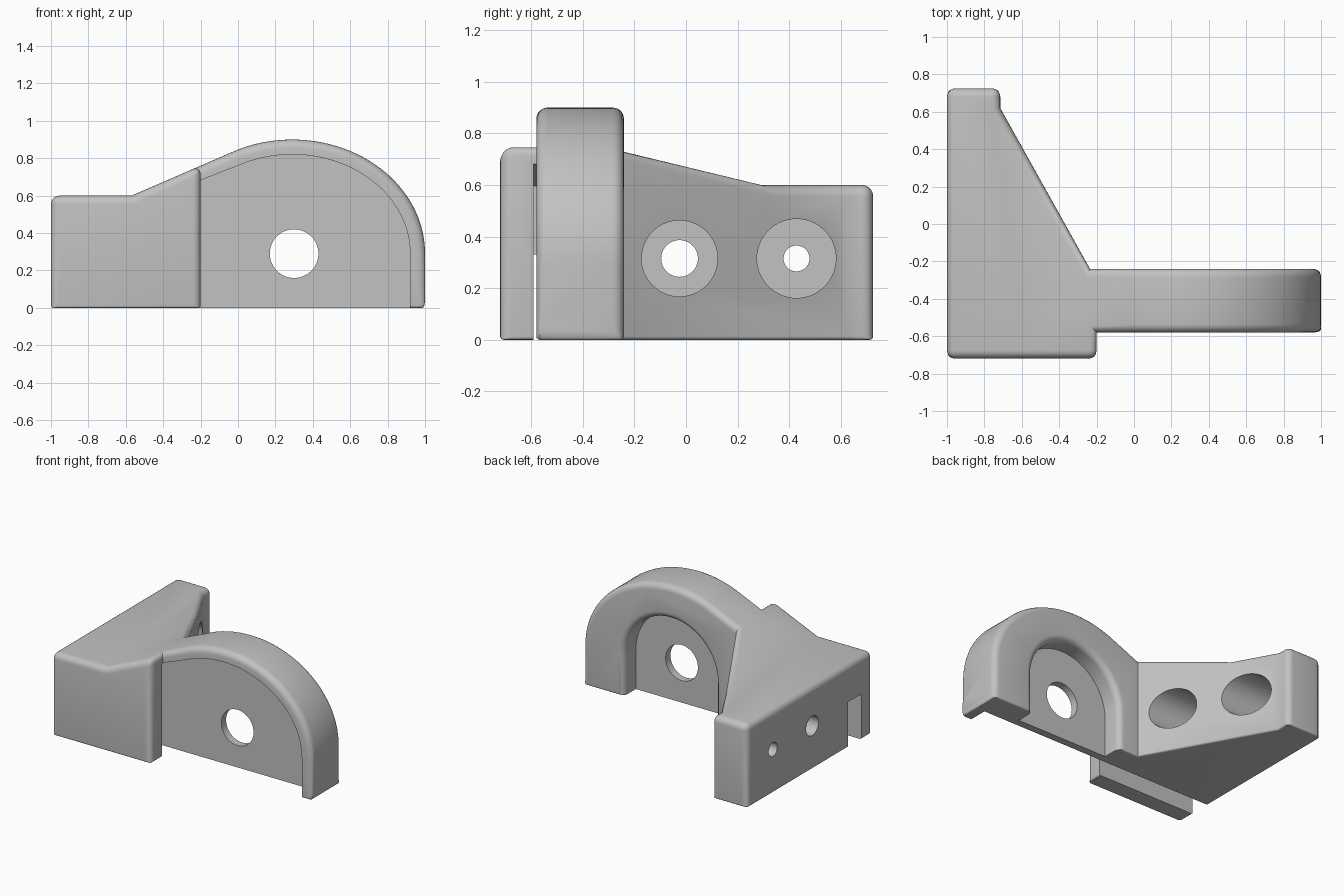
import bpy, bmesh, math

cube = bpy.data.objects.get("Cube")
if cube:
    bpy.data.objects.remove(cube)

grey = bpy.data.materials.new("plain grey")
grey.use_nodes = True
grey.diffuse_color = (0.54, 0.54, 0.54, 1)
grey.node_tree.nodes["Principled BSDF"].inputs["Base Color"].default_value = (0.54, 0.54, 0.54, 1)

HUB_X, HUB_Z = 0.29, 0.29
WEB_FRONT, WEB_BACK = -0.435, -0.38


def loft(name, rings):
    """Closed solid through matching rings of points."""
    bm = bmesh.new()
    loops = [[bm.verts.new(p) for p in ring] for ring in rings]
    n = len(loops[0])
    for a, b in zip(loops, loops[1:]):
        for i in range(n):
            j = (i + 1) % n
            bm.faces.new((a[i], a[j], b[j], b[i]))
    bm.faces.new(loops[0])
    bm.faces.new(loops[-1])
    bmesh.ops.recalc_face_normals(bm, faces=bm.faces)
    mesh = bpy.data.meshes.new(name)
    bm.to_mesh(mesh)
    bm.free()
    mesh.materials.append(grey)
    ob = bpy.data.objects.new(name, mesh)
    bpy.context.collection.objects.link(ob)
    return ob


def along_y(name, profile, y0, y1):
    return loft(name, [[(x, y, z) for x, z in profile] for y in (y0, y1)])


def cylinder(name, axis, centre, radius, start, end):
    circle = [(centre[0] + radius * math.cos(t * math.tau / 64),
               centre[1] + radius * math.sin(t * math.tau / 64)) for t in range(64)]
    if axis == "y":
        return along_y(name, circle, start, end)
    return loft(name, [[(x, y, z) for y, z in circle] for x in (start, end)])


def apply(ob, kind, **settings):
    mod = ob.modifiers.new(kind, kind)
    for key, value in settings.items():
        setattr(mod, key, value)
    bpy.context.view_layer.objects.active = ob
    bpy.ops.object.modifier_apply(modifier=mod.name)


def combine(ob, tool, operation):
    apply(ob, "BOOLEAN", object=tool, operation=operation, solver="EXACT")
    bpy.data.objects.remove(tool)


def arch(rx, rz, start, steps=40):
    """Elliptic arc from angle start down to the vertical right side."""
    return [(HUB_X + rx * math.cos(start * (1 - i / steps)),
             HUB_Z + rz * math.sin(start * (1 - i / steps))) for i in range(steps + 1)]


# Body: plan outline intersected with the front silhouette
plan = [(-1, -.72), (-.2, -.72), (-.2, -.58), (1, -.58), (1, -.24),
        (-.235, -.24), (-.715, .62), (-.715, .725), (-1, .725)]
body = loft("bracket_body", [[(x, y, z) for x, y in plan] for z in (0, 1)])
start = math.acos(-0.29 / 0.71)
silhouette = [(1, -.5), (-1.5, -.5), (-1.5, .6), (-.57, .6)] + arch(.71, .61, start)
combine(body, along_y("silhouette", silhouette, -1, 1), "INTERSECT")

# Rounded convex edges, with a finer radius underneath
bm = bmesh.new()
bm.from_mesh(body.data)
bmesh.ops.remove_doubles(bm, verts=bm.verts, dist=0.0005)
weight = bm.edges.layers.float.new("bevel_weight_edge")
for e in bm.edges:
    if len(e.link_faces) == 2 and e.calc_face_angle_signed(0) > math.radians(32):
        e[weight] = 0.3 if max(v.co.z for v in e.verts) < 0.01 else 1.0
bm.to_mesh(body.data)
bm.free()
apply(body, "BEVEL", width=0.045, segments=5, limit_method="WEIGHT", use_clamp_overlap=False)

# Recess in the front of the arch, leaving a narrow rim
inner = [(.92, -.2), (-.199, -.2), (-.199, .682)] + arch(.63, .53, start)
combine(body, along_y("front_recess", inner, -.9, WEB_FRONT), "DIFFERENCE")

# Slot behind the front flange, taller where it opens into the recess
slot = [(-1.2, -.2), (-.15, -.2), (-.15, .703), (-.4, .595), (-.4, .33), (-1.2, .33)]
combine(body, along_y("slot", slot, -.59, WEB_FRONT), "DIFFERENCE")


# Arched pocket in the back with a flared, rounded mouth
def pocket_ring(r, y):
    arc = [(.3 + r * math.cos(math.pi * i / 40), y, HUB_Z + r * math.sin(math.pi * i / 40))
           for i in range(41)]
    return arc + [(.3 - r, y, -.2), (.3 + r, y, -.2)]


fillet = 0.045
rings = [pocket_ring(.37, WEB_BACK)]
for i in range(7):
    a = i / 6 * math.pi / 2
    rings.append(pocket_ring(.37 + fillet * (1 - math.cos(a)), -.24 - fillet + fillet * math.sin(a)))
rings.append(pocket_ring(.37 + fillet, -.1))
combine(body, loft("back_pocket", rings), "DIFFERENCE")

# Pivot hole through the thin web
combine(body, cylinder("pivot_hole", "y", (.3, .29), .13, -.9, 0), "DIFFERENCE")

# Counterbored mounting holes in the sloping side
for y, bore, hole in ((-.025, .147, .071), (.428, .153, .05)):
    combine(body, cylinder("counterbore", "x", (y, .315), bore, -.9, 0), "DIFFERENCE")
    combine(body, cylinder("screw_hole", "x", (y, .315), hole, -1.2, -.5), "DIFFERENCE")

bpy.ops.object.select_all(action="DESELECT")
body.select_set(True)
bpy.context.view_layer.objects.active = body
bpy.ops.object.shade_smooth_by_angle(angle=math.radians(30))
